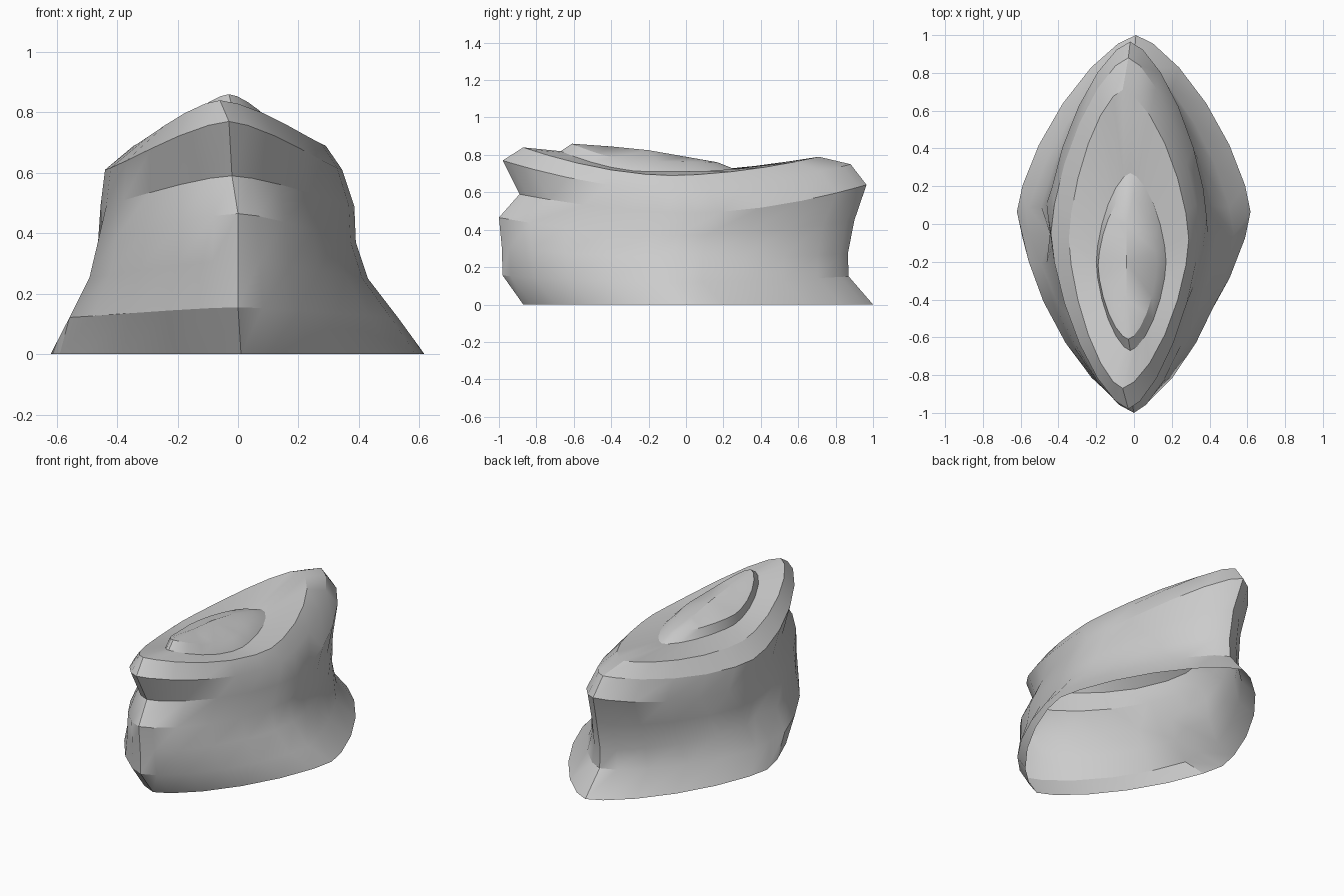
import bpy, bmesh
from math import sin, cos, tau

if "Cube" in bpy.data.objects:
    bpy.data.objects.remove(bpy.data.objects["Cube"])

N = 24  # sides of every strata ring

# left, right, front y, back y, z front, z side, z back, fullness, tip x, left dent
RINGS = [
    (-0.62, 0.617, -0.87, 1.00, 0.00, 0.00, 0.00, 1.42, 0.01, 0.00),
    (-0.585, 0.53, -0.98, 0.87, 0.155, 0.12, 0.15, 1.45, 0.00, 0.03),
    (-0.515, 0.43, -0.985, 0.865, 0.31, 0.25, 0.27, 1.50, 0.00, 0.07),
    (-0.485, 0.39, -1.00, 0.90, 0.465, 0.37, 0.45, 1.50, 0.00, 0.04),
    (-0.455, 0.385, -0.89, 0.965, 0.59, 0.49, 0.64, 1.50, -0.02, 0.00),
    (-0.44, 0.345, -0.98, 0.88, 0.77, 0.61, 0.75, 1.50, -0.03, 0.00),
    (-0.345, 0.29, -0.87, 0.71, 0.84, 0.69, 0.79, 1.55, -0.06, 0.00),
    (-0.20, 0.17, -0.67, 0.27, 0.82, 0.71, 0.72, 1.60, -0.02, 0.00),
    (-0.19, 0.12, -0.61, 0.17, 0.86, 0.765, 0.76, 1.60, -0.03, 0.00),
]


def spow(v, p):
    return (1 if v >= 0 else -1) * abs(v) ** p


def ring(bm, x0, x1, y0, y1, zf, zs, zb, n, tip, dent):
    """Pointed-oval ring whose height rises toward the front and back tips."""
    cy, hy = (y0 + y1) / 2, (y1 - y0) / 2
    verts = []
    for i in range(N):
        t = tau * i / N
        u, v = spow(cos(t), 2 / n), spow(sin(t), 2 / n)
        x = tip + u * ((x1 - tip) if u > 0 else (tip - x0))
        if i == N // 2:
            x += dent
        end = zb if v > 0 else zf
        verts.append(bm.verts.new((x, cy + hy * v, zs + (end - zs) * abs(v) ** 1.8)))
    return verts


# Layered rock shell, open underneath
bm = bmesh.new()
loops = [ring(bm, *r) for r in RINGS]
for a, b in zip(loops, loops[1:]):
    for i in range(N):
        j = (i + 1) % N
        bm.faces.new((a[i], a[j], b[j], b[i]))

# Gently crowned summit
crown = [bm.verts.new((-0.04, y, z)) for y, z in ((-0.40, 0.845), (-0.20, 0.825), (0.0, 0.79))]
top = loops[-1]


def nearest(v):
    return min(crown, key=lambda c: abs(c.co.y - v.co.y))


for i in range(N):
    a, b = top[i], top[(i + 1) % N]
    ca, cb = nearest(a), nearest(b)
    bm.faces.new((a, b, cb))
    if ca is not cb:
        bm.faces.new((a, cb, ca))

bmesh.ops.recalc_face_normals(bm, faces=bm.faces)
mesh = bpy.data.meshes.new("layered_rock")
bm.to_mesh(mesh)
bm.free()
rock = bpy.data.objects.new("layered_rock", mesh)
bpy.context.collection.objects.link(rock)

bpy.context.view_layer.objects.active = rock
rock.select_set(True)
bpy.ops.object.shade_smooth_by_angle(angle=0.5)
